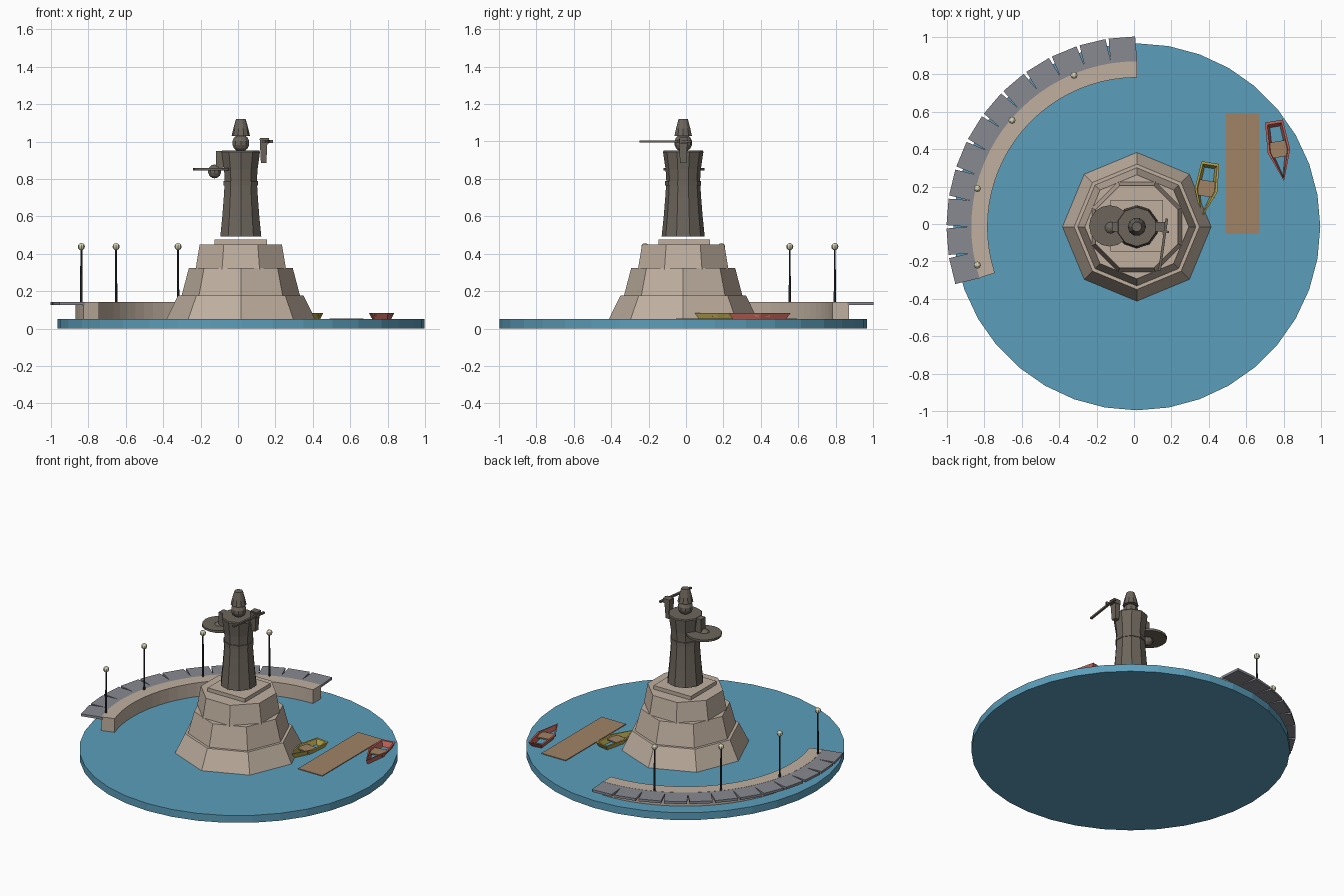
import bpy, bmesh
from math import sin, cos, pi, radians
from mathutils import Vector, Matrix

if "Cube" in bpy.data.objects:
    bpy.data.objects.remove(bpy.data.objects["Cube"])

CX, CY = 0.015, -0.015


def material(name, r, g, b):
    m = bpy.data.materials.new(name)
    m.diffuse_color = [(c / 255) ** 2.2 for c in (r, g, b)] + [1]
    m.use_nodes = True
    m.node_tree.nodes["Principled BSDF"].inputs["Base Color"].default_value = m.diffuse_color
    return m


WATER = material("water", 92, 157, 186)
STONE = material("pale_stone", 190, 174, 158)
PAVING = material("paving", 135, 136, 144)
BRONZE = material("bronze", 108, 101, 92)
WOOD = material("wood", 160, 130, 102)
IRON = material("iron", 50, 52, 56)
GLOBE = material("globe", 215, 212, 180)
RED = material("red_paint", 190, 100, 90)
YELLOW = material("yellow_paint", 180, 165, 80)


def finish(name, bm, mat, matrix=None):
    if matrix is not None:
        bm.transform(matrix)
    bmesh.ops.recalc_face_normals(bm, faces=bm.faces[:])
    me = bpy.data.meshes.new(name)
    bm.to_mesh(me)
    bm.free()
    me.materials.append(mat)
    ob = bpy.data.objects.new(name, me)
    bpy.context.collection.objects.link(ob)
    return ob


def lathe(name, profile, sides, mat, x=CX, y=CY, turn=0.0):
    """Closed faceted solid from (radius, z) rings."""
    bm = bmesh.new()
    rings = [[bm.verts.new((x + r * cos(turn + 2 * pi * i / sides),
                            y + r * sin(turn + 2 * pi * i / sides), z))
              for i in range(sides)] for r, z in profile]
    for a, b in zip(rings, rings[1:]):
        for i in range(sides):
            j = (i + 1) % sides
            bm.faces.new((a[i], a[j], b[j], b[i]))
    bm.faces.new(rings[0])
    bm.faces.new(rings[-1])
    return finish(name, bm, mat)


def box(name, loc, size, mat, rot=0.0, taper=1.0):
    bm = bmesh.new()
    bmesh.ops.create_cube(bm, size=1)
    for v in bm.verts:
        if v.co.z < 0:
            v.co.x *= taper
            v.co.y *= taper
        v.co *= Vector((1, 1, 1))
        v.co = Vector((v.co.x * size[0], v.co.y * size[1], v.co.z * size[2]))
    return finish(name, bm, mat, Matrix.Translation(loc) @ Matrix.Rotation(rot, 4, 'Z'))


def ball(name, loc, r, mat, seg=10, rings=7):
    bm = bmesh.new()
    bmesh.ops.create_uvsphere(bm, u_segments=seg, v_segments=rings, radius=r)
    return finish(name, bm, mat, Matrix.Translation(loc))


def polar(r, deg, z):
    a = radians(deg)
    return Vector((CX + r * cos(a), CY + r * sin(a), z))


# Water and stepped octagonal pedestal
lathe("water", [(0.981, 0), (0.981, 0.05)], 36, WATER)
lathe("pedestal_lower", [(0.40, 0.045), (0.335, 0.178)], 8, STONE)
lathe("pedestal_middle", [(0.318, 0.17), (0.278, 0.323)], 8, STONE)
lathe("pedestal_upper", [(0.262, 0.315), (0.238, 0.45)], 8, STONE, turn=pi / 8)
box("pedestal_cap", (CX, -0.01, 0.4615), (0.28, 0.275, 0.027), STONE)

# Robed statue
lathe("robe", [(0.115, 0.493), (0.104, 0.60), (0.096, 0.70), (0.091, 0.775)],
      10, BRONZE, turn=pi / 10)
lathe("belt", [(0.096, 0.765), (0.096, 0.79)], 10, BRONZE, turn=pi / 10)
lathe("coat_top", [(0.090, 0.785), (0.094, 0.85), (0.108, 0.945), (0.104, 0.952)],
      10, BRONZE, turn=pi / 10)
ball("head", (CX, CY, 0.992), 0.048, BRONZE)
lathe("hat", [(0.049, 1.03), (0.040, 1.07), (0.026, 1.12)], 10, BRONZE)

# Arms with the flat shield and the sword
box("shield_arm", (-0.098, CY, 0.90), (0.04, 0.05, 0.10), BRONZE)
lathe("shield", [(0.11, 0.844), (0.11, 0.859)], 16, BRONZE, x=-0.13, y=-0.01)
ball("shield_boss", (-0.125, -0.02, 0.84), 0.037, BRONZE)
box("raised_arm", (0.137, -0.015, 0.95), (0.042, 0.048, 0.128), BRONZE, taper=0.7)
box("hand", (0.142, -0.012, 1.005), (0.05, 0.045, 0.03), BRONZE)
sword_turn = radians(-8)
box("sword_blade", (0.156, -0.11, 1.0), (0.014, 0.28, 0.012), BRONZE, sword_turn)
box("sword_guard", (0.165, -0.04, 1.0), (0.045, 0.012, 0.016), BRONZE, sword_turn)

# Curved quay wall
bm = bmesh.new()
steps = 24
sections = [[bm.verts.new(polar(r, 90 + 108 * i / steps, z))
             for r, z in ((0.798, 0.02), (0.885, 0.02), (0.885, 0.143), (0.798, 0.143))]
            for i in range(steps + 1)]
for a, b in zip(sections, sections[1:]):
    for k in range(4):
        bm.faces.new((a[k], a[(k + 1) % 4], b[(k + 1) % 4], b[k]))
bm.faces.new(sections[0])
bm.faces.new(sections[-1])
finish("quay_wall", bm, STONE)

# Paving slabs around the outside of the quay
for i in range(12):
    deg = 94.5 + 9 * i
    box(f"paving_slab_{i + 1}", polar(0.945, deg, 0.134), (0.14, 0.142, 0.016),
        PAVING, radians(deg))

# Lamp posts
for i in range(4):
    p = polar(0.877, 112.5 + 27 * i, 0)
    lathe(f"lamp_post_{i + 1}", [(0.007, 0.135), (0.005, 0.43)], 6, IRON, p.x, p.y)
    ball(f"lamp_globe_{i + 1}", (p.x, p.y, 0.438), 0.019, GLOBE, 8, 6)

# Jetty
box("jetty", (0.58, 0.27, 0.049), (0.182, 0.647, 0.012), WOOD)


def boat(name, loc, deg, length, mat):
    """Open hull: a ring wall with flared sides, and one seat."""
    place = Matrix.Translation(loc) @ Matrix.Rotation(radians(deg), 4, 'Z')
    h = length / 2
    plan = [(-h, -0.048), (0, -0.061), (h, 0), (0, 0.061), (-h, 0.048)]
    bm = bmesh.new()
    loops = [[bm.verts.new((x * s, y * t, z)) for x, y in plan]
             for s, t, z in ((0.86, 0.70, 0.048), (1, 1, 0.083),
                             (0.91, 0.80, 0.083), (0.80, 0.56, 0.048))]
    for a, b in zip(loops, loops[1:] + loops[:1]):
        for i in range(5):
            j = (i + 1) % 5
            bm.faces.new((a[i], a[j], b[j], b[i]))
    finish(name + "_hull", bm, mat, place)
    seat = box(name + "_seat", (0, 0, 0), (0.085, 0.10, 0.008), WOOD)
    seat.data.transform(place @ Matrix.Translation((-0.01, 0, 0.07)))


boat("red_boat", (0.775, 0.39, 0), -80.5, 0.325, RED)
boat("yellow_boat", (0.385, 0.18, 0), -99, 0.30, YELLOW)
